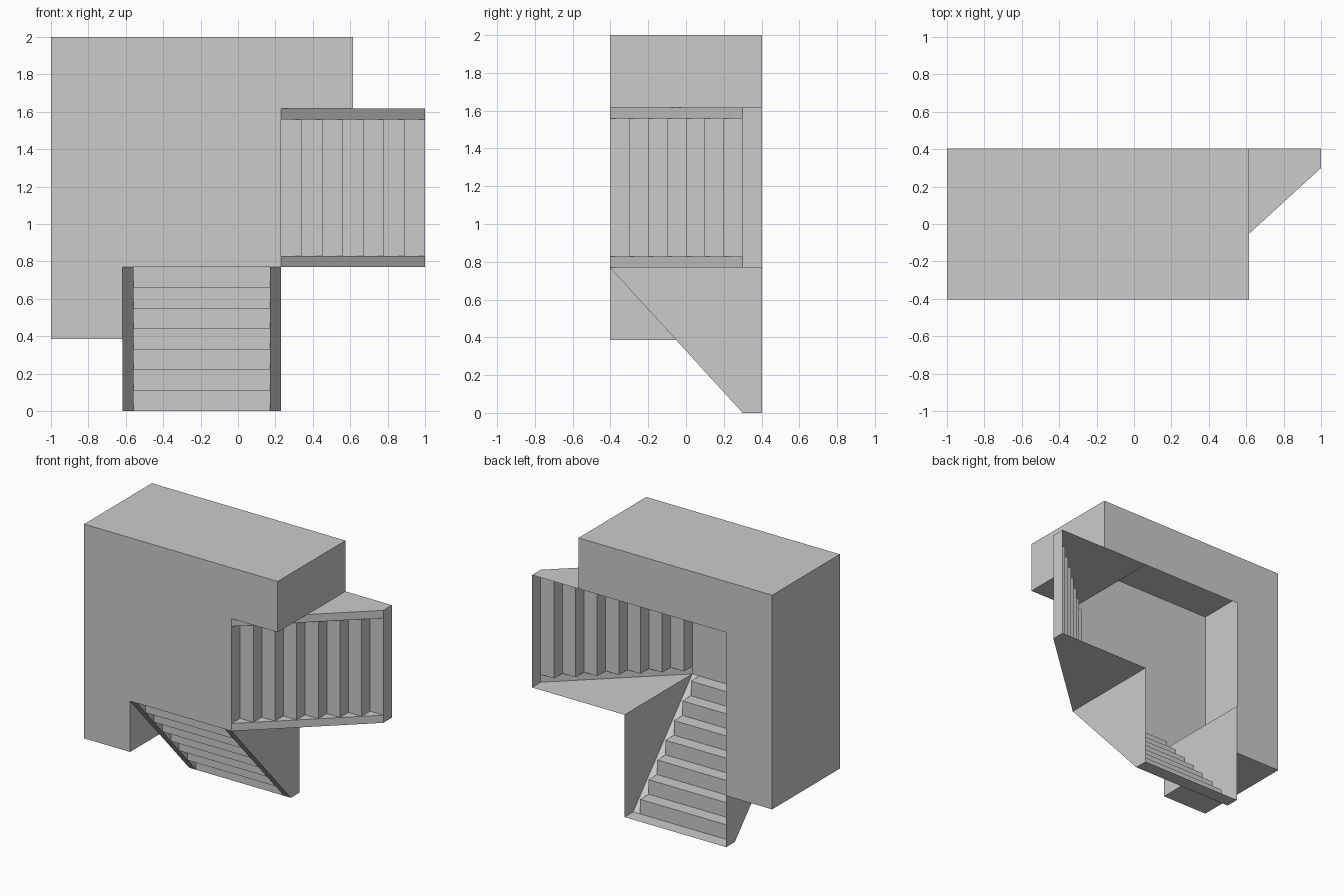
import bpy
import bmesh

if "Cube" in bpy.data.objects:
    bpy.data.objects.remove(bpy.data.objects["Cube"])

D = 0.403            # half depth
XL, XR = -0.617, 0.23  # flight width in x
ZT = 1 - XR          # top of the lower flight
ZB = 0.387           # bottom of the block's left leg
YF = 0.30            # where the slope meets the floor strip
W = 0.058            # stringer width
N = 7                # steps


def make(name, polys, mirrored=False):
    """Object from polygons; mirrored swaps x and z across the diagonal x + z = 1."""
    bm = bmesh.new()
    for poly in polys:
        if mirrored:
            poly = [(1 - z, y, 1 - x) for x, y, z in poly]
        bm.faces.new([bm.verts.new(p) for p in poly])
    bmesh.ops.remove_doubles(bm, verts=bm.verts, dist=1e-5)
    bmesh.ops.recalc_face_normals(bm, faces=bm.faces)
    me = bpy.data.meshes.new(name)
    bm.to_mesh(me)
    bm.free()
    ob = bpy.data.objects.new(name, me)
    bpy.context.collection.objects.link(ob)
    return ob


def across(a, b, x0, x1):
    """Quad spanning x0..x1 between two (y, z) points."""
    return [(x0, *a), (x1, *a), (x1, *b), (x0, *b)]


# Hollow block: stepped front wall, L-shaped back frame, outer sides
XE = 1 - ZB
ZU = 1 - XL
front = [(-1, ZB), (XL, ZB), (XL, ZT), (XR, ZT), (XR, ZU), (XE, ZU), (XE, 2), (-1, 2)]
back = [(-1, ZB), (XL, ZB), (XL, ZU), (XE, ZU), (XE, 2), (-1, 2)]
shell = [[(x, -D, z) for x, z in front], [(x, D, z) for x, z in back],
         across((-D, 2), (D, 2), -1, XE),
         across((-D, ZB), (D, ZB), -1, XL),
         [(-1, -D, ZB), (-1, D, ZB), (-1, D, 2), (-1, -D, 2)],
         [(XE, -D, ZU), (XE, D, ZU), (XE, D, 2), (XE, -D, 2)]]
make("block_shell", shell)

# Flight: side panels, sloped stringers, floor strip and folded steps
top, foot = (-D, ZT), (YF, 0)
ys = YF - (YF + D) * ZB / ZT
outer = [top, foot, (D, 0), (D, ZT)]
inner = [top, (-D, ZB), (ys, ZB), foot, (D, 0), (D, ZT)]
panels = [[(XR, y, z) for y, z in outer], [(XL, y, z) for y, z in inner]]
stringers = [across(top, foot, XL, XL + W), across(top, foot, XR - W, XR),
             across(foot, (D, 0), XL, XR)]
steps = []
run, rise = (YF + D) / N, ZT / N
for i in range(N):
    root = (YF - i * run, i * rise)
    peak = (root[0], root[1] + rise)
    end = (root[0] - run, peak[1])
    steps += [across(root, peak, XL + W, XR - W), across(peak, end, XL + W, XR - W)]
    steps += [[(x, *p) for p in (root, peak, end)] for x in (XL + W, XR - W)]

for label, flip in (("lower", False), ("upper", True)):
    make(label + "_side_panels", panels, flip)
    make(label + "_stringers", stringers, flip)
    make(label + "_steps", steps, flip)
